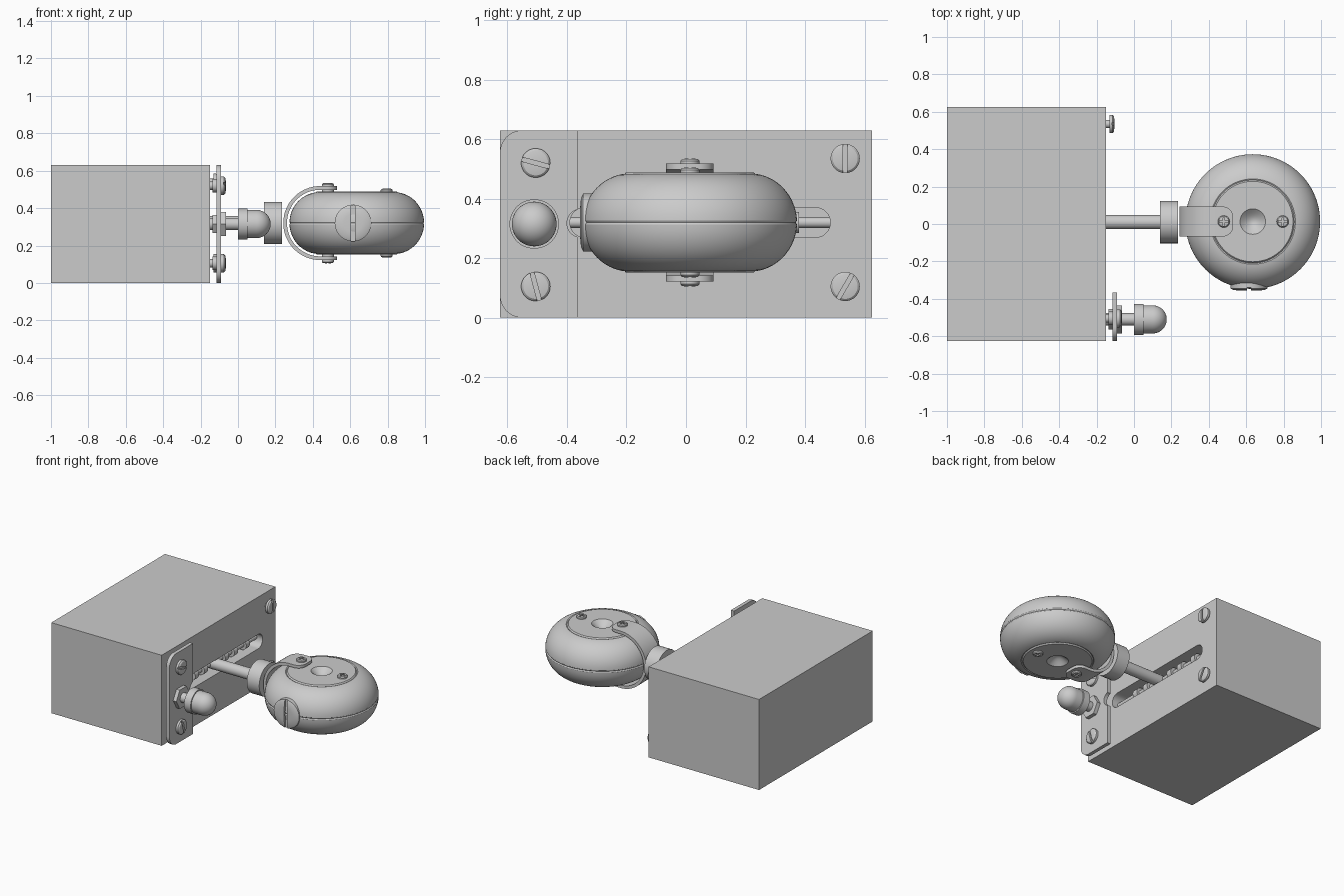
import bpy, bmesh, math
from mathutils import Vector, Matrix

cube = bpy.data.objects.get("Cube")
if cube:
    bpy.data.objects.remove(cube, do_unlink=True)

grey = bpy.data.materials.new("plain_grey")
grey.use_nodes = True
grey.diffuse_color = (0.6, 0.6, 0.6, 1)
grey.node_tree.nodes["Principled BSDF"].inputs["Base Color"].default_value = (0.6, 0.6, 0.6, 1)

X, Y, Z = Vector((1, 0, 0)), Vector((0, 1, 0)), Vector((0, 0, 1))
MID = 0.32          # height of the rod and wheel centre
WX, WY = 0.635, 0.013   # wheel centre


def finish(name, bm):
    bmesh.ops.recalc_face_normals(bm, faces=bm.faces)
    mesh = bpy.data.meshes.new(name)
    bm.to_mesh(mesh)
    bm.free()
    mesh.materials.append(grey)
    ob = bpy.data.objects.new(name, mesh)
    bpy.context.collection.objects.link(ob)
    return ob


def lathe(name, profile, loc, axis=X, segs=48):
    """Turn (radius, height) points around an axis through loc."""
    bm = bmesh.new()
    vs = [bm.verts.new((r, 0, h)) for r, h in profile]
    es = [bm.edges.new(p) for p in zip(vs, vs[1:])]
    bmesh.ops.spin(bm, geom=vs + es, cent=(0, 0, 0), axis=Z, angle=2 * math.pi, steps=segs)
    bmesh.ops.remove_doubles(bm, verts=bm.verts, dist=1e-5)
    turn = axis.to_track_quat('Z', 'Y').to_matrix().to_4x4()
    bm.transform(Matrix.Translation(loc) @ turn)
    return finish(name, bm)


def rod(name, r, a, b, loc, axis=X, segs=32):
    return lathe(name, [(0, a), (r, a), (r, b), (0, b)], loc, axis, segs)


def box(name, lo, hi, radius=0, axis=X, keep=lambda c: True):
    """Box whose edges along one axis are rounded where keep(centre) holds."""
    lo, hi = Vector(lo), Vector(hi)
    bm = bmesh.new()
    bmesh.ops.create_cube(bm, size=1)
    bm.transform(Matrix.Translation((lo + hi) / 2) @ Matrix.Diagonal((*(hi - lo), 1)))
    if radius:
        es = [e for e in bm.edges
              if abs((e.verts[0].co - e.verts[1].co).normalized().dot(axis)) > 0.9
              and keep((e.verts[0].co + e.verts[1].co) / 2)]
        bmesh.ops.bevel(bm, geom=es, offset=radius, segments=10, profile=0.5, affect='EDGES')
    return finish(name, bm)


def cut(ob, cutter):
    cutter.hide_render = True
    mod = ob.modifiers.new("cut", 'BOOLEAN')
    mod.operation, mod.solver, mod.object = 'DIFFERENCE', 'EXACT', cutter
    bpy.context.view_layer.objects.active = ob
    bpy.ops.object.modifier_apply(modifier=mod.name)
    bpy.data.objects.remove(cutter, do_unlink=True)


def screw(name, loc, axis, r, back, top, angles, width, depth):
    """Domed head with straight slots, loc on the head's underside plane."""
    head = lathe(name, [(0, back), (r, back), (r, top * 0.6), (r * 0.85, top * 0.88),
                        (r * 0.5, top), (0, top)], loc, axis)
    turn = axis.to_track_quat('Z', 'Y').to_matrix().to_4x4()
    for a in angles:
        c = box("slot_cutter", (-r * 1.3 if len(angles) < 2 else -r * 0.7, -width / 2, top - depth),
                (r * 1.3 if len(angles) < 2 else r * 0.7, width / 2, top + 0.02))
        c.data.transform(Matrix.Translation(loc) @ turn @ Matrix.Rotation(a, 4, 'Z'))
        cut(head, c)
    return head


# Housing with its long slot
housing = box("housing", (-1, -0.625, 0), (-0.15, 0.625, 0.63))
cut(housing, box("slot_cutter", (-0.3, -0.39, 0.27), (-0.1, 0.485, 0.37), 0.0499))

# Guide bar and collars inside the slot
rod("guide_bar", 0.018, -0.42, 0.5, (-0.21, 0, MID), Y)
for y in (-0.2, -0.1, 0.13, 0.23, 0.36):
    rod("guide_collar", 0.036, y - 0.02, y + 0.02, (-0.21, 0, MID), Y)

# Mounting plate with rounded outer corners and a notch
plate = box("mounting_plate", (-0.115, -0.625, 0), (-0.09, -0.365, 0.63), 0.075,
            keep=lambda c: c.y < -0.5)
cut(plate, box("notch_cutter", (-0.2, -0.40, 0.27), (0, -0.28, 0.365), 0.047))

# Slotted screws; the plate's pair stand further out
slot_turn = lambda deg: (X.to_track_quat('Z', 'Y').inverted() @
                         Vector((0, math.cos(math.radians(deg)), math.sin(math.radians(deg)))))
for name, y, z, x, deg in (("plate_screw_top", -0.505, 0.52, -0.09, -15),
                           ("plate_screw_bottom", -0.505, 0.105, -0.09, 105),
                           ("housing_screw_top", 0.535, 0.535, -0.13, 90),
                           ("housing_screw_bottom", 0.535, 0.105, -0.13, 60)):
    d = slot_turn(deg)
    screw(name, (x, y, z), X, 0.049, 0, 0.025, [math.atan2(d.y, d.x)], 0.014, 0.013)
    rod(name + "_shank", 0.022, -0.17, x + 0.005, (0, y, z))
    if y < 0:
        rod(name + "_washer", 0.036, -0.135, -0.114, (0, y, z))

# Push button on its threaded stem
stem = (0, -0.51, 0.315)
rod("button_stem", 0.033, -0.17, 0.01, stem)
rod("button_nut", 0.075, -0.09, -0.065, stem, segs=6)
rod("button_back_nut", 0.055, -0.135, -0.115, stem, segs=6)
dome = [(0.075 * math.cos(t * math.pi / 24), 0.1 + 0.075 * math.sin(t * math.pi / 24))
        for t in range(12)]
lathe("button_cap", [(0, 0), (0.083, 0), (0.083, 0.05), (0.075, 0.05)] + dome + [(0, 0.175)], stem)

# Arm and collar carrying the wheel
rod("arm", 0.038, -0.29, 0.15, (0, 0.01, MID))
rod("arm_collar", 0.113, 0.14, 0.235, (0, 0.01, MID))

# Fork: a U-shaped strap with rounded tips
bm = bmesh.new()
arc = [math.radians(90 + 180 * i / 32) for i in range(33)]
def strap(r):
    pts = [(0.44 + r * math.cos(a), MID + r * math.sin(a)) for a in arc]
    return [(0.53, MID + r)] + pts + [(0.53, MID - r)]
loops = [[bm.verts.new((x, y, z)) for x, z in strap(r)]
         for r, y in ((0.178, WY - 0.08), (0.198, WY - 0.08), (0.198, WY + 0.08), (0.178, WY + 0.08))]
for i in range(4):
    a, b = loops[i], loops[(i + 1) % 4]
    for j in range(len(a) - 1):
        bm.faces.new((a[j], b[j], b[j + 1], a[j + 1]))
for end in (0, -1):
    bm.faces.new([l[end] for l in loops])
tips = [e for e in bm.edges if all(v.co.x > 0.52 for v in e.verts)
        and abs(e.verts[0].co.z - e.verts[1].co.z) > 0.01]
bmesh.ops.bevel(bm, geom=tips, offset=0.055, segments=8, profile=0.5, affect='EDGES')
finish("fork", bm)

# Wheel: dished centre, hub disc and round tyre, mirrored top to bottom
half = [(0.068 * i / 6, 0.168 - 0.04 * math.cos(i * math.pi / 12)) for i in range(7)]
half += [(0.215, 0.168), (0.222, 0.16), (0.228, 0.163)]
for i in range(2, 18):
    a = math.radians(90 - 5 * i)
    half.append((0.2 + 0.16 * math.cos(a), 0.165 * math.sin(a)))
half += [(0.36, 0.007), (0.356, 0)]
lathe("wheel", half + [(r, -h) for r, h in half[-2::-1]], (WX, WY, MID), Z, 96)

# Cross-head screws on the hub and on the fork tips, both faces
cross = [math.radians(45), math.radians(135)]
for side, axis in (("top", Z), ("bottom", -Z)):
    for part, x, h in (("fork", 0.48, 0.195), ("hub", 0.795, 0.165)):
        screw(f"{part}_screw_{side}", Vector((x, WY, MID)) + axis * h, axis, 0.032, -0.03, 0.02,
              [a + math.radians(45) for a in cross], 0.01, 0.012)

# Large slotted plug on the tyre
screw("tyre_plug", (0.615, -0.33, MID), -Y, 0.098, -0.04, 0.026, [math.pi / 2], 0.02, 0.016)

# Smooth the turned surfaces, keep edges sharp
for ob in bpy.context.view_layer.objects:
    ob.select_set(ob.type == 'MESH' and grey.name in ob.data.materials)
bpy.context.view_layer.objects.active = housing
bpy.ops.object.shade_smooth_by_angle(angle=math.radians(32))
